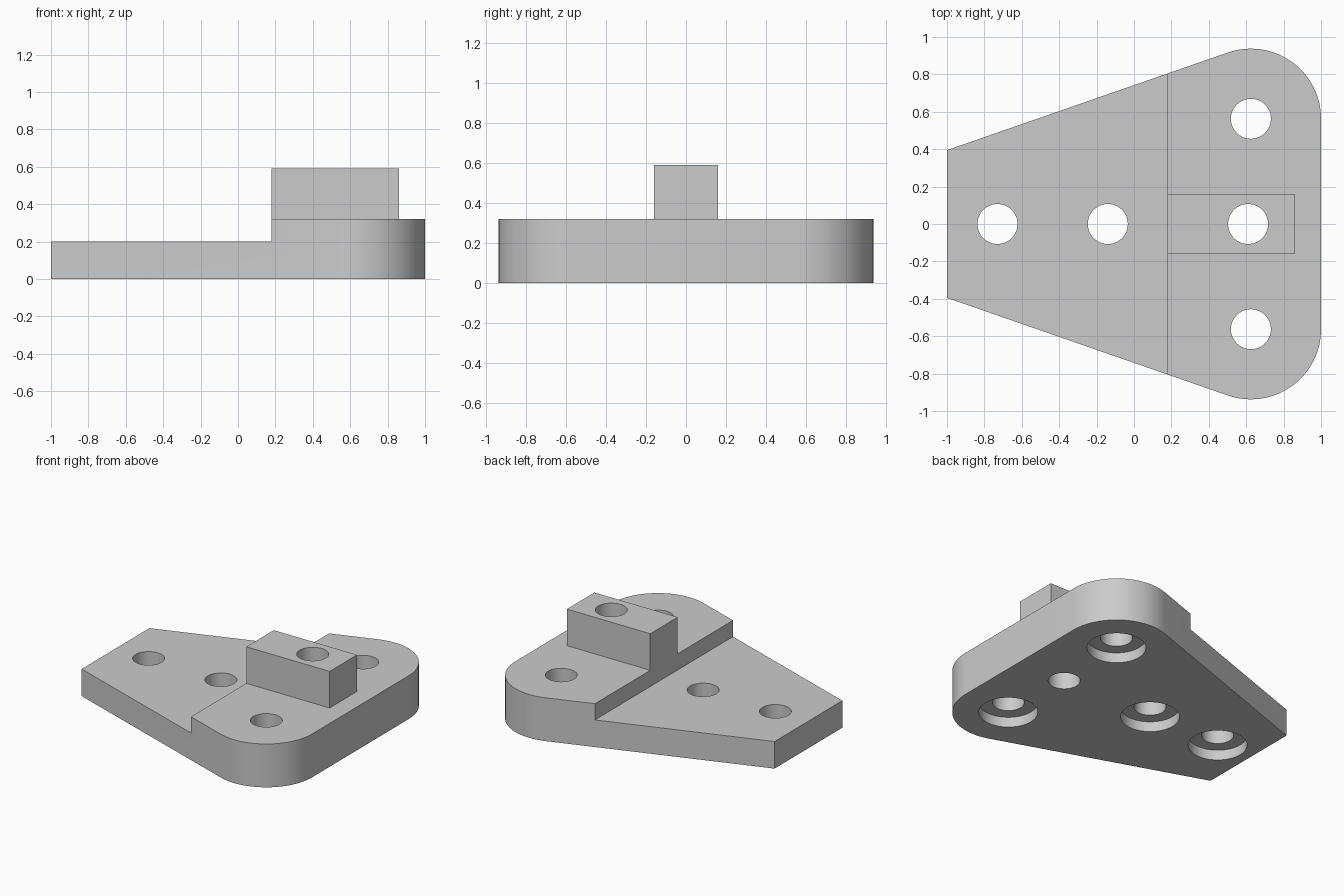
import bpy, bmesh, math

cube = bpy.data.objects.get("Cube")
if cube:
    bpy.data.objects.remove(cube, do_unlink=True)

mat = bpy.data.materials.new("light_grey")
mat.use_nodes = True
grey = (0.6, 0.6, 0.6, 1)
mat.diffuse_color = grey
mat.node_tree.nodes["Principled BSDF"].inputs["Base Color"].default_value = grey


def prism(name, outline, z0, z1):
    """Extrude a counter-clockwise outline from z0 up to z1."""
    bm = bmesh.new()
    face = bm.faces.new([bm.verts.new((x, y, z0)) for x, y in outline])
    top = bmesh.ops.extrude_face_region(bm, geom=[face])["geom"]
    for v in top:
        if isinstance(v, bmesh.types.BMVert):
            v.co.z = z1
    bmesh.ops.recalc_face_normals(bm, faces=bm.faces)
    mesh = bpy.data.meshes.new(name)
    bm.to_mesh(mesh)
    bm.free()
    mesh.materials.append(mat)
    obj = bpy.data.objects.new(name, mesh)
    bpy.context.collection.objects.link(obj)
    return obj


def box(x0, x1, half_y):
    return [(x0, -half_y), (x1, -half_y), (x1, half_y), (x0, half_y)]


def arc(cx, cy, r, a0, a1, n):
    angles = [math.radians(a0 + (a1 - a0) * i / n) for i in range(n + 1)]
    return [(cx + r * math.cos(a), cy + r * math.sin(a)) for a in angles]


def combine(target, tool, operation):
    """Apply a boolean and discard the tool."""
    tool.hide_render = True
    mod = target.modifiers.new(operation, "BOOLEAN")
    mod.operation = operation
    mod.solver = "EXACT"
    mod.object = tool
    bpy.context.view_layer.objects.active = target
    bpy.ops.object.modifier_apply(modifier=mod.name)
    bpy.data.objects.remove(tool, do_unlink=True)


# Tapered plate with two rounded corners
CX, CY, R = 0.625, 0.5625, 0.375
half = [(x, y) for x, y in arc(CX, CY, R, 0, 109, 28)] + [(-1, 0.395)]
outline = [(x, -y) for x, y in reversed(half)] + half
plate = prism("mounting_plate", outline, 0, 0.32)

# Lower the narrow end to form the step
STEP = 0.18
combine(plate, prism("step_cutter", box(-1.2, STEP, 1.2), 0.2, 0.6), "DIFFERENCE")

# Raised key block, flush with the step
combine(plate, prism("key_block", box(STEP, 0.86, 0.16), 0.25, 0.59), "UNION")

# Through holes, counterbored from below except in the block
holes = [(-0.73, 0, True), (-0.14, 0, True), (0.61, 0, False),
         (CX, CY, True), (CX, -CY, True)]
for x, y, bored in holes:
    circle = arc(x, y, 0.107, 0, 360, 48)[:-1]
    combine(plate, prism("hole_cutter", circle, -0.2, 0.8), "DIFFERENCE")
    if bored:
        circle = arc(x, y, 0.197, 0, 360, 64)[:-1]
        combine(plate, prism("counterbore_cutter", circle, -0.2, 0.075), "DIFFERENCE")

# Smooth the curved walls, keep the edges crisp
bpy.ops.object.select_all(action="DESELECT")
plate.select_set(True)
bpy.context.view_layer.objects.active = plate
bpy.ops.object.shade_smooth_by_angle(angle=math.radians(30))
